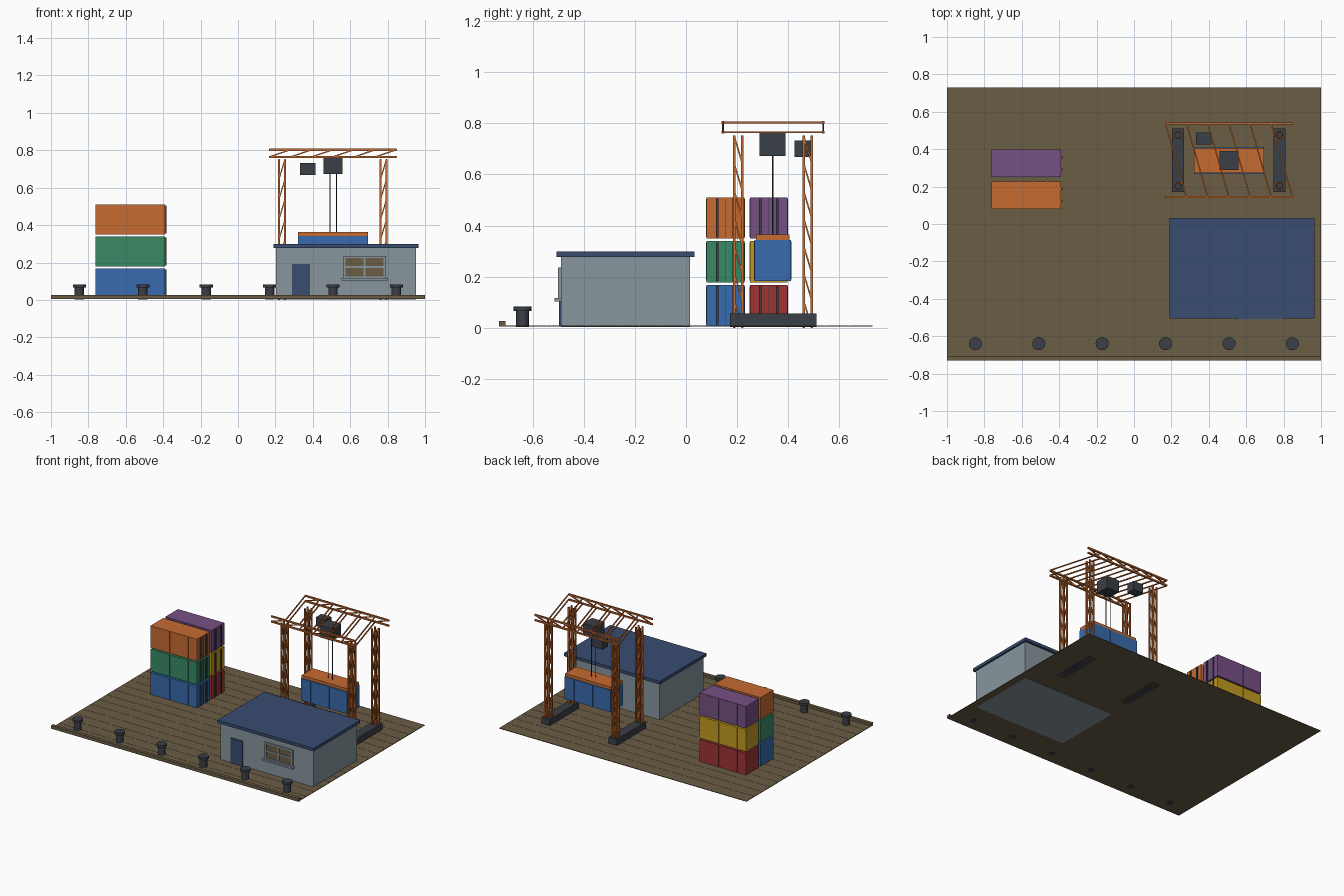
import bpy, bmesh, math
from mathutils import Vector, Matrix

if "Cube" in bpy.data.objects:
    bpy.data.objects.remove(bpy.data.objects["Cube"])


def material(name, hexcode):
    srgb = [int(hexcode[i:i + 2], 16) / 255 for i in (0, 2, 4)]
    lin = [c / 12.92 if c <= 0.04045 else ((c + 0.055) / 1.055) ** 2.4 for c in srgb]
    m = bpy.data.materials.new(name)
    m.diffuse_color = (*lin, 1)
    m.use_nodes = True
    m.node_tree.nodes["Principled BSDF"].inputs["Base Color"].default_value = m.diffuse_color
    return m


BROWN = material("brown timber", "6A5D44")
ORANGE = material("orange paint", "C66B30")
BLUE = material("blue paint", "386BAE")
GREEN = material("green paint", "3A8A66")
RED = material("red paint", "9E3433")
YELLOW = material("yellow paint", "C29A20")
PURPLE = material("purple paint", "765085")
GREY = material("grey wall", "88969E")
NAVY = material("navy roof", "384C70")
DARK = material("dark steel", "3A3F47")


def finish(bm, name, mats):
    bmesh.ops.recalc_face_normals(bm, faces=bm.faces)
    me = bpy.data.meshes.new(name)
    bm.to_mesh(me)
    bm.free()
    for m in mats:
        me.materials.append(m)
    ob = bpy.data.objects.new(name, me)
    bpy.context.collection.objects.link(ob)
    return ob


def add_box(bm, x0, x1, y0, y1, z0, z1, mat=0):
    mtx = (Matrix.Translation(((x0 + x1) / 2, (y0 + y1) / 2, (z0 + z1) / 2))
           @ Matrix.Diagonal((x1 - x0, y1 - y0, z1 - z0, 1)))
    vs = bmesh.ops.create_cube(bm, size=1, matrix=mtx)["verts"]
    for f in {f for v in vs for f in v.link_faces}:
        f.material_index = mat


def box(name, mat, *dims):
    bm = bmesh.new()
    add_box(bm, *dims)
    return finish(bm, name, [mat])


def add_bar(bm, a, b, t):
    a, b = Vector(a), Vector(b)
    d = b - a
    mtx = (Matrix.Translation((a + b) / 2) @ d.to_track_quat('Z', 'Y').to_matrix().to_4x4()
           @ Matrix.Diagonal((t, t, d.length, 1)))
    bmesh.ops.create_cube(bm, size=1, matrix=mtx)


def add_cylinder(bm, x, y, z0, z1, r, n):
    bmesh.ops.create_cone(bm, cap_ends=True, segments=n, radius1=r, radius2=r, depth=z1 - z0,
                          matrix=Matrix.Translation((x, y, (z0 + z1) / 2)))


def lattice(name, place, hu, hv, w0, w1, bays, chord, brace):
    """Four chords along w with one diagonal per face and bay; place maps (u, v, w) to xyz."""
    bm = bmesh.new()
    step = (w1 - w0) / bays
    for su in (-1, 1):
        for sv in (-1, 1):
            add_bar(bm, place(su * hu, sv * hv, w0), place(su * hu, sv * hv, w1), chord)
    for k in range(bays):
        a, b = w0 + k * step, w0 + (k + 1) * step
        for s in (-1, 1):
            add_bar(bm, place(hu, s * hv, a), place(-hu, s * hv, b), brace)
            add_bar(bm, place(s * hu, -hv, a), place(s * hu, hv, b), brace)
    return finish(bm, name, [ORANGE])


# quay deck with boards, and the timber kerb on the water side
bm = bmesh.new()
add_box(bm, -1, 1, -0.73, 0.73, 0.004, 0.007)
boards = 16
pitch = 1.46 / boards
for i in range(boards):
    y = -0.73 + i * pitch
    add_box(bm, -1, 1, y + 0.001, y + pitch - 0.001, 0.0065, 0.008)
finish(bm, "quay_deck", [BROWN])
box("quay_kerb", BROWN, -1, 1, -0.731, -0.707, 0.004, 0.027)

# mooring bollards
for i in range(6):
    bm = bmesh.new()
    x = -0.848 + i * 0.339
    add_cylinder(bm, x, -0.64, 0.003, 0.067, 0.025, 20)
    add_cylinder(bm, x, -0.64, 0.066, 0.083, 0.035, 20)
    ob = finish(bm, f"bollard_{i + 1}", [DARK])
    for p in ob.data.polygons:
        p.use_smooth = abs(p.normal.z) < 0.5


# shipping containers: body, side ribs, locking rods on the door end
def container(name, mat, x0, y0, z0, width, rods):
    bm = bmesh.new()
    length, height = 0.374, 0.161
    add_box(bm, x0, x0 + length, y0, y0 + width, z0, z0 + height)
    for i in range(4):
        x = x0 + length * (i + 1) / 5
        add_box(bm, x - 0.005, x + 0.005, y0 - 0.002, y0 + width + 0.002, z0 + 0.006, z0 + height - 0.006)
    if rods:
        yc, x = y0 + width / 2, x0 + length
        for s in (-1, 1):
            add_box(bm, x - 0.001, x + 0.007, yc + s * 0.033 - 0.005, yc + s * 0.033 + 0.005,
                    z0 + 0.005, z0 + height - 0.005, 1)
        # gap between the two doors
        add_box(bm, x - 0.001, x + 0.002, yc - 0.001, yc + 0.001, z0 + 0.005, z0 + height - 0.005, 1)
    finish(bm, name, [mat, DARK])


for row, (y, mats) in enumerate([(0.081, (BLUE, GREEN, ORANGE)), (0.25, (RED, YELLOW, PURPLE))]):
    for level, m in enumerate(mats):
        container(f"container_row{row + 1}_level{level + 1}", m, -0.763, y, 0.007 + level * 0.171, 0.147, True)

# gantry crane: foot beams and lattice towers
for side, x in (("left", 0.235), ("right", 0.778)):
    box(f"crane_foot_{side}", DARK, x - 0.033, x + 0.033, 0.172, 0.51, 0.003, 0.055)
    for end, y in (("front", 0.204), ("back", 0.476)):
        lattice(f"crane_tower_{side}_{end}", lambda u, v, w, x=x, y=y: (x + v, y + u, w),
                0.016, 0.016, 0.0, 0.752, 7, 0.01, 0.006)

# gantry crane: wide lattice girder on top
lattice("crane_girder", lambda u, v, w: (w, 0.341 + u, 0.784 + v),
        0.196, 0.019, 0.168, 0.847, 6, 0.011, 0.007)

# trolley, operator cab, cables, spreader and hanging load
box("crane_trolley", DARK, 0.457, 0.559, 0.288, 0.39, 0.673, 0.762)
box("crane_cab", DARK, 0.332, 0.414, 0.425, 0.489, 0.668, 0.733)
bm = bmesh.new()
for x in (0.491, 0.526):
    add_cylinder(bm, x, 0.34, 0.36, 0.675, 0.0025, 8)
finish(bm, "hoist_cables", [DARK])
box("spreader", ORANGE, 0.322, 0.695, 0.274, 0.406, 0.343, 0.364)
container("hanging_container", BLUE, 0.321, 0.268, 0.182, 0.143, False)

# harbour office: walls, flat roof, door
box("office_walls", GREY, 0.203, 0.952, -0.49, 0.016, 0.002, 0.278)
box("office_roof", NAVY, 0.189, 0.965, -0.506, 0.033, 0.277, 0.299)
box("office_door", NAVY, 0.289, 0.385, -0.497, -0.489, 0.006, 0.191)

# window: panes behind a frame with a cross bar, plus sill
box("window_panes", BROWN, 0.57, 0.785, -0.495, -0.489, 0.122, 0.23)
bm = bmesh.new()
for x in (0.57, 0.677, 0.784):
    add_box(bm, x - 0.006, x + 0.006, -0.501, -0.489, 0.115, 0.236)
for z in (0.121, 0.176, 0.23):
    add_box(bm, 0.564, 0.79, -0.5005, -0.489, z - 0.005, z + 0.005)
finish(bm, "window_frame", [GREY])
box("window_sill", GREY, 0.553, 0.802, -0.514, -0.489, 0.103, 0.116)
